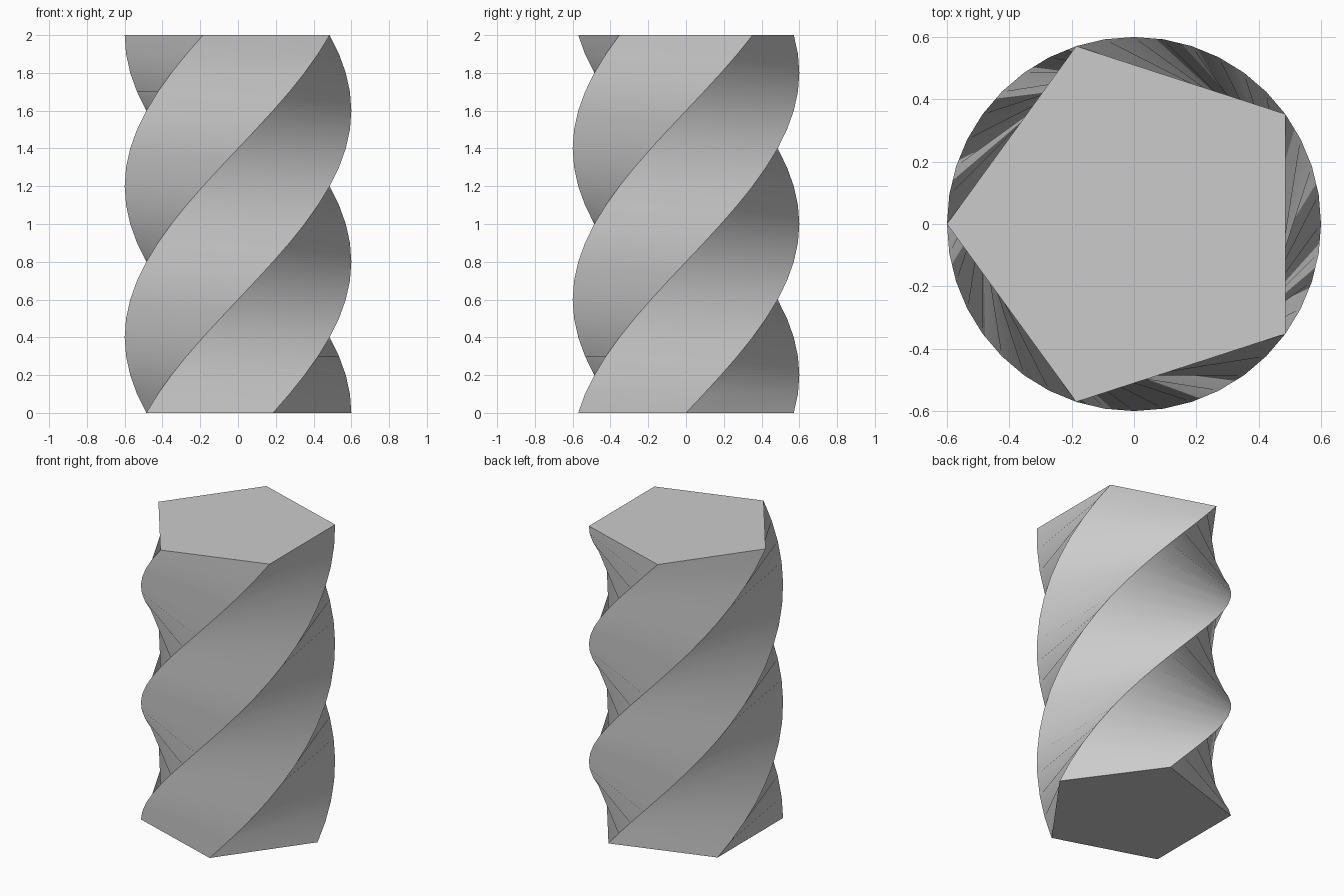
import bpy
import bmesh
import math

SIDES, LEVELS = 5, 20
RADIUS, HEIGHT, TWIST = 0.6, 2.0, math.pi

cube = bpy.data.objects.get("Cube")
if cube:
    bpy.data.objects.remove(cube)

# Plain grey material
grey = bpy.data.materials.new("light_grey")
grey.use_nodes = True
colour = (0.6, 0.6, 0.6, 1.0)
grey.diffuse_color = colour
grey.node_tree.nodes["Principled BSDF"].inputs["Base Color"].default_value = colour

# Stack of pentagon rings, each turned a little further than the one below
bm = bmesh.new()
rings = []
for level in range(LEVELS + 1):
    t = level / LEVELS
    ring = []
    for side in range(SIDES):
        a = math.tau * side / SIDES + TWIST * t
        ring.append(bm.verts.new((RADIUS * math.cos(a), RADIUS * math.sin(a), HEIGHT * t)))
    rings.append(ring)

# Twisted walls
for low, high in zip(rings, rings[1:]):
    for i in range(SIDES):
        j = (i + 1) % SIDES
        bm.faces.new((low[i], low[j], high[j], high[i]))

# Flat end caps
bm.faces.new(rings[0][::-1])
bm.faces.new(rings[-1])

mesh = bpy.data.meshes.new("twisted_column")
bm.to_mesh(mesh)
bm.free()
mesh.materials.append(grey)
column = bpy.data.objects.new("twisted_column", mesh)
bpy.context.collection.objects.link(column)

# Smooth walls with crisp spiral edges and rims
bpy.ops.object.select_all(action="DESELECT")
column.select_set(True)
bpy.context.view_layer.objects.active = column
bpy.ops.object.shade_smooth_by_angle(angle=math.radians(35))
